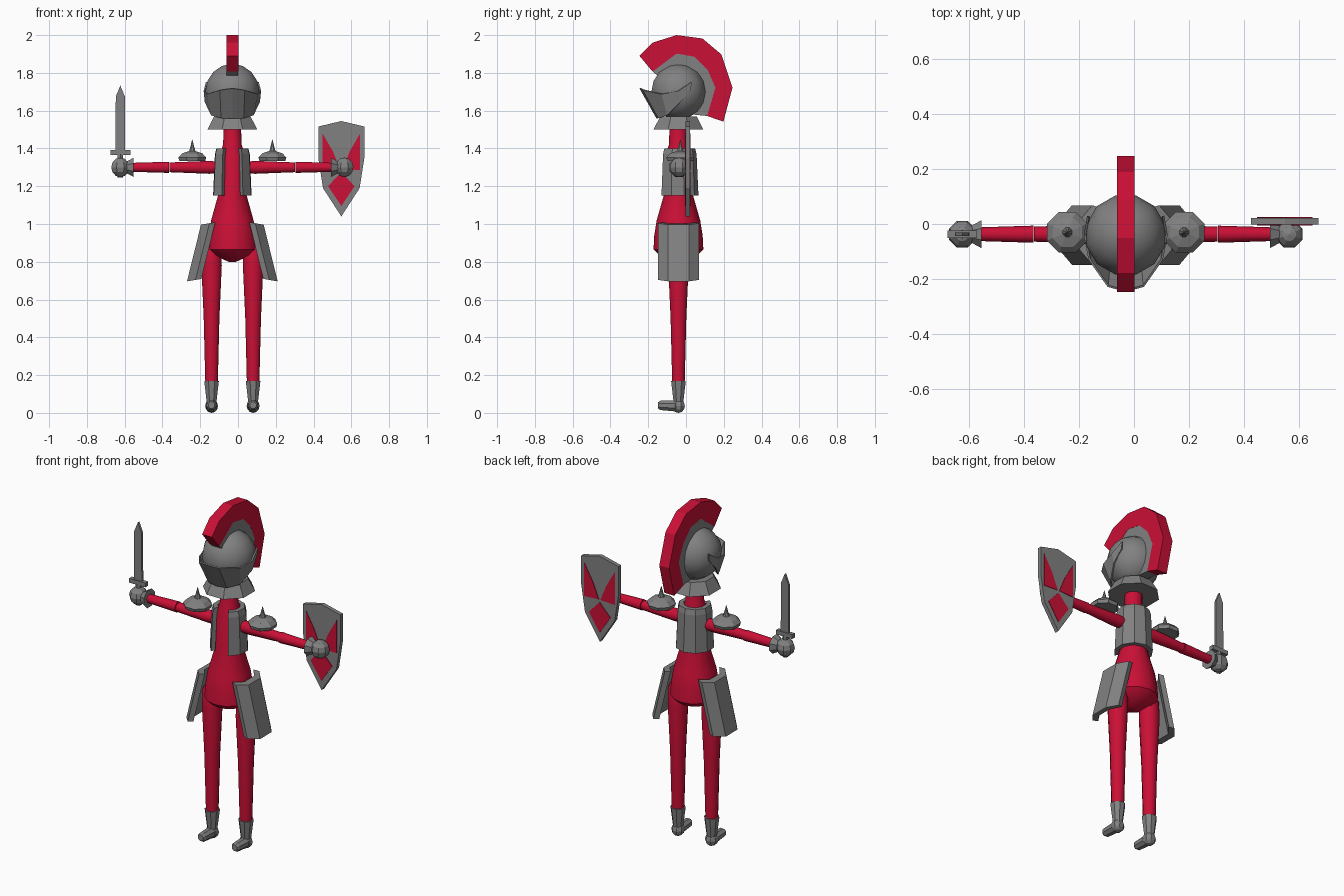
import bpy, bmesh, math
from mathutils import Vector

if "Cube" in bpy.data.objects:
    bpy.data.objects.remove(bpy.data.objects["Cube"])

CX, CY = -0.03, -0.04          # body axis


def material(name, rgb):
    m = bpy.data.materials.new(name)
    m.diffuse_color = (*rgb, 1)
    m.use_nodes = True
    m.node_tree.nodes["Principled BSDF"].inputs["Base Color"].default_value = m.diffuse_color
    return m


RED = material("crimson cloth", (0.59, 0.005, 0.036))
GREY = material("steel grey", (0.22, 0.22, 0.22))


def make(name, verts, faces, mat, smooth=None):
    me = bpy.data.meshes.new(name)
    me.from_pydata([tuple(v) for v in verts], [], faces)
    bm = bmesh.new()
    bm.from_mesh(me)
    bmesh.ops.recalc_face_normals(bm, faces=bm.faces)
    bm.to_mesh(me)
    bm.free()
    me.materials.append(mat)
    ob = bpy.data.objects.new(name, me)
    bpy.context.collection.objects.link(ob)
    if smooth:
        bpy.ops.object.select_all(action='DESELECT')
        ob.select_set(True)
        bpy.context.view_layer.objects.active = ob
        bpy.ops.object.shade_smooth_by_angle(angle=math.radians(smooth))
    return ob


def lathe(name, prof, mat, at=(CX, CY, 0), axis=(0, 0, 1), sides=8, smooth=None, turn=0.5):
    """Closed solid of (radius, height) rings around an axis."""
    q = Vector((0, 0, 1)).rotation_difference(Vector(axis))
    verts, faces = [], []
    for r, h in prof:
        for i in range(sides):
            a = 2 * math.pi * (i + turn) / sides
            verts.append(Vector(at) + q @ Vector((r * math.cos(a), r * math.sin(a), h)))
    for k in range(len(prof) - 1):
        for i in range(sides):
            j = (i + 1) % sides
            faces.append((k*sides + i, k*sides + j, (k+1)*sides + j, (k+1)*sides + i))
    faces += [tuple(range(sides)), tuple((len(prof)-1)*sides + i for i in range(sides))]
    return make(name, verts, faces, mat, smooth)


def ball(name, at, r, mat, sides=8, rings=6, smooth=None):
    prof = [(max(0.001, r * math.sin(math.pi * k / rings)), -r * math.cos(math.pi * k / rings))
            for k in range(rings + 1)]
    return lathe(name, prof, mat, at, sides=sides, smooth=smooth)


def prism(name, pts, axis, lo, hi, mat):
    """Outline extruded along x (points are y,z) or y (points are x,z)."""
    put = (lambda p, t: (t, p[0], p[1])) if axis == 'x' else (lambda p, t: (p[0], t, p[1]))
    n = len(pts)
    verts = [put(p, lo) for p in pts] + [put(p, hi) for p in pts]
    faces = [tuple(range(n)), tuple(range(n, 2*n))]
    faces += [(i, (i+1) % n, n + (i+1) % n, n + i) for i in range(n)]
    return make(name, verts, faces, mat)


# torso with neck and rounded hips
lathe("torso", [(0.02, 0.80), (0.10, 0.835), (0.132, 0.865), (0.128, 0.94), (0.115, 1.02), (0.075, 1.16),
                (0.073, 1.36), (0.05, 1.42), (0.047, 1.53)], RED, sides=14, smooth=35)

# open-fronted vest
verts, faces, N = [], [], 8
for z, r in ((1.15, 0.106), (1.37, 0.096), (1.40, 0.088)):
    for i in range(N + 1):
        a = math.radians(-90 + 32 + 296 * i / N)
        for rr in (r, r - 0.026):
            verts.append((CX + rr * math.cos(a), CY + rr * math.sin(a), z))
W = 2 * (N + 1)
for k in (0, 1):
    for i in range(N):
        b = k * W + 2 * i
        faces += [(b, b+2, b+2+W, b+W), (b+1, b+3, b+3+W, b+1+W)]
    for b in (k * W, k * W + 2 * N):
        faces.append((b, b+1, b+1+W, b+W))
for i in range(N):
    for b in (2 * i, 2 * W + 2 * i):
        faces.append((b, b+1, b+3, b+2))
make("vest", verts, faces, GREY)

# helmet and collar
ball("helmet", (CX, CY, 1.70), 0.148, GREY, 12, 8, 40)
lathe("collar", [(0.143, 1.50), (0.105, 1.568)], GREY, sides=8)

# visor: strip between a top rim and a bottom rim, mirrored
top = [(0.140, 0.03, 1.752), (0.152, -0.04, 1.705), (0.135, -0.13, 1.687),
       (0.066, -0.228, 1.708), (0, -0.246, 1.717)]
low = [(0.138, 0.026, 1.712), (0.146, -0.03, 1.645), (0.112, -0.10, 1.575),
       (0.06, -0.147, 1.560), (0, -0.156, 1.558)]
full = [r + [(-x, y, z) for x, y, z in r[-2::-1]] for r in (top, low)]
verts = [(CX + x, y, z) for r in full for x, y, z in r]
vis = make("visor", verts, [(i, i+1, i+10, i+9) for i in range(8)], GREY)
sol = vis.modifiers.new("thickness", 'SOLIDIFY')
sol.thickness = 0.008

# crest: red plume over a grey holder
outer = [(-0.246, 1.89), (-0.177, 1.96), (-0.05, 2.0), (0.087, 1.982),
         (0.188, 1.897), (0.246, 1.722), (0.198, 1.542)]
inner = [(-0.177, 1.807), (-0.05, 1.902), (0.045, 1.886), (0.114, 1.817),
         (0.156, 1.722), (0.112, 1.572)]
prism("plume", outer + inner[::-1], 'x', CX - 0.032, CX + 0.032, RED)
prism("plume_holder", inner + [(0.03, 1.58), (-0.04, 1.70), (-0.12, 1.76)],
      'x', CX - 0.031, CX + 0.031, GREY)

for s, side in ((-1, "right"), (1, "left")):
    X = lambda off: CX + s * off
    ax = (s, 0, 0)
    # arm
    lathe(side + "_upper_arm", [(0.028, 0.05), (0.036, 0.12), (0.027, 0.333)], RED,
          (CX, -0.037, 1.30), ax, 10, 40)
    lathe(side + "_forearm", [(0.031, 0.335), (0.024, 0.56)], RED, (CX, -0.037, 1.30), ax, 10, 40)
    # gauntlet
    lathe(side + "_cuff", [(0.055, 0.523), (0.032, 0.562)], GREY, (CX, -0.037, 1.30), ax, 8)
    ball(side + "_hand", (X(0.593), -0.037, 1.30), 0.052, GREY)
    # spiked shoulder guard
    lathe(side + "_shoulder_guard", [(0.074, 1.333), (0.08, 1.352), (0.058, 1.374), (0.018, 1.386),
                                     (0.010, 1.412), (0.001, 1.447)], GREY, (X(0.212), -0.03, 0))
    # curved hip plate, flaring outward to the bottom
    sect = [(0.035, 0.108), (0.08, 0.055), (0.08, -0.055), (0.035, -0.108),
            (0.004, -0.098), (0.045, -0.045), (0.045, 0.045), (0.004, 0.098)]
    verts = [(X(o + u), CY + v, z - 0.17 * u) for o, z in ((0.16, 0.71), (0.086, 1.01)) for u, v in sect]
    faces = [(i, (i+1) % 8, 8 + (i+1) % 8, 8 + i) for i in range(8)]
    for b in (0, 8):
        faces += [(b, b+1, b+6, b+7), (b+1, b+2, b+5, b+6), (b+2, b+3, b+4, b+5)]
    make(side + "_hip_plate", verts, faces, GREY)
    # leg and boot
    L = X(0.11)
    lathe(side + "_leg", [(0.034, 0.15), (0.043, 0.50), (0.056, 0.78), (0.052, 0.88), (0.03, 0.92)],
          RED, (L, CY, 0), sides=12, smooth=40)
    lathe(side + "_boot_shaft", [(0.027, 0.05), (0.042, 0.17)], GREY, (L, CY, 0), sides=8)
    ball(side + "_heel", (L, CY, 0.037), 0.037, GREY)
    lathe(side + "_foot", [(0.033, 0), (0.027, 0.095), (0.018, 0.108)], GREY,
          (L, CY, 0.037), (0, -1, 0.03), 8)

# sword in the right hand
SX, SY = -0.623, -0.037
prism("sword_blade", [(SX - 0.026, 1.38), (SX + 0.026, 1.38), (SX + 0.024, 1.675), (SX, 1.733),
                      (SX - 0.024, 1.675)], 'y', SY - 0.007, SY + 0.007, GREY)
prism("sword_guard", [(SX - 0.053, 1.366), (SX + 0.053, 1.366), (SX + 0.053, 1.391),
                      (SX - 0.053, 1.391)], 'y', SY - 0.013, SY + 0.013, GREY)
lathe("sword_grip", [(0.016, 1.245), (0.016, 1.37)], GREY, (SX, SY, 0), sides=6)

# shield on the left hand, with red plates on both faces
HX = 0.547
prism("shield", [(HX - 0.122, 1.516), (HX, 1.545), (HX + 0.122, 1.516), (HX + 0.122, 1.35),
                 (HX + 0.097, 1.19), (HX, 1.04), (HX - 0.097, 1.19), (HX - 0.122, 1.35)],
      'y', -0.002, 0.022, GREY)
for face, lo, hi in (("front", -0.005, 0.0), ("back", 0.02, 0.025)):
    for s in (-1, 1):
        prism("shield_wedge_" + face, [(HX + s * 0.1, 1.48), (HX + s * 0.045, 1.385), (HX + s * 0.006, 1.29),
                                       (HX + s * 0.1, 1.285)], 'y', lo, hi, RED)
    prism("shield_kite_" + face, [(HX, 1.275), (HX + 0.07, 1.20), (HX, 1.095), (HX - 0.07, 1.20)],
          'y', lo, hi, RED)
